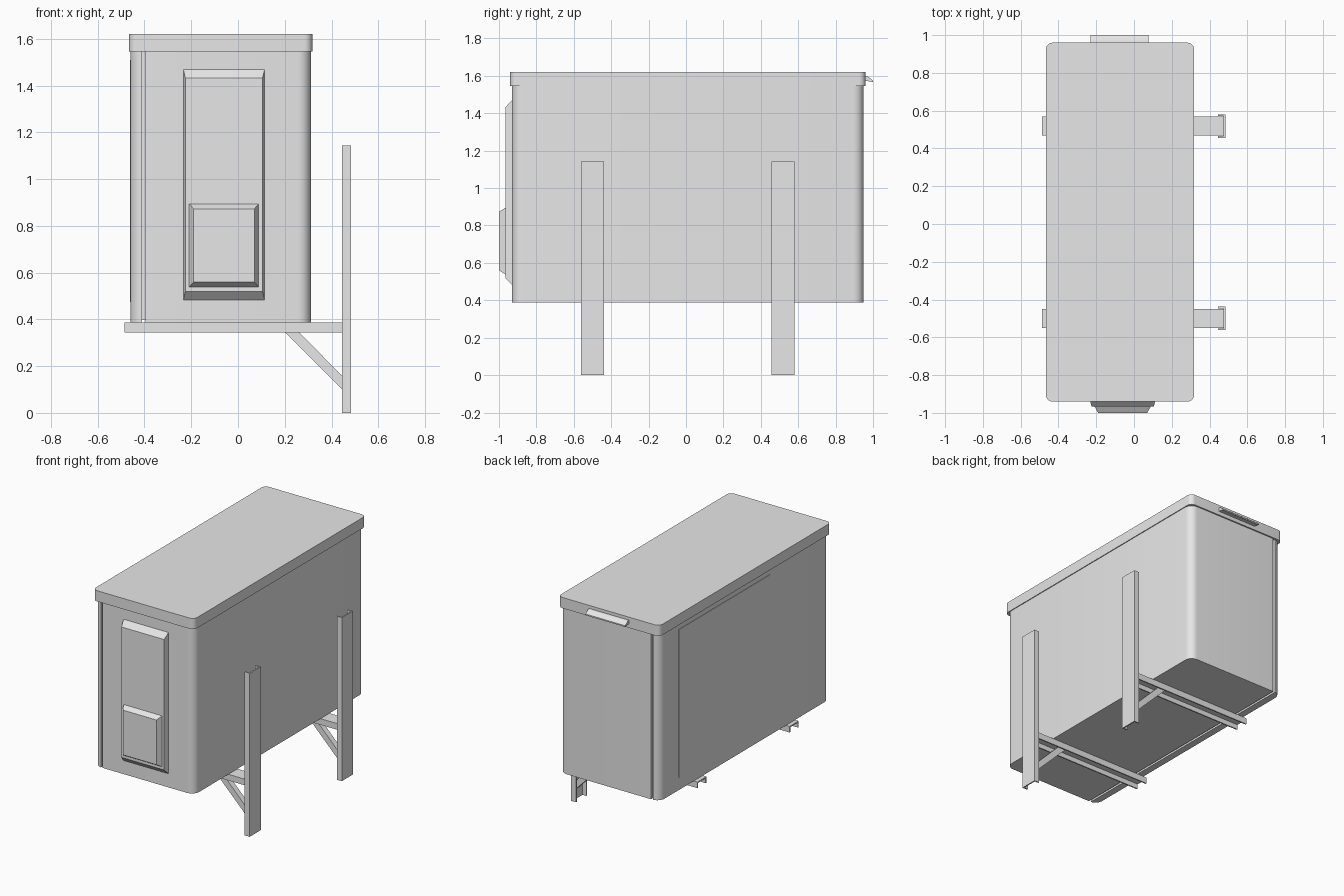
import bpy
import bmesh
from mathutils import Vector

cube = bpy.data.objects.get("Cube")
if cube:
    bpy.data.objects.remove(cube, do_unlink=True)


def material(name, value):
    mat = bpy.data.materials.new(name)
    mat.use_nodes = True
    colour = (value, value, value, 1)
    mat.diffuse_color = colour
    mat.node_tree.nodes["Principled BSDF"].inputs["Base Color"].default_value = colour
    return mat


GREY = material("light_grey", 0.8)
WHITE = material("panel_white", 1.0)


def finish(name, bm, mat=GREY, smooth=False):
    bmesh.ops.recalc_face_normals(bm, faces=bm.faces)
    mesh = bpy.data.meshes.new(name)
    bm.to_mesh(mesh)
    bm.free()
    mesh.materials.append(mat)
    obj = bpy.data.objects.new(name, mesh)
    bpy.context.collection.objects.link(obj)
    if smooth:
        bpy.ops.object.select_all(action="DESELECT")
        obj.select_set(True)
        bpy.context.view_layer.objects.active = obj
        bpy.ops.object.shade_smooth_by_angle()
    return obj


def box_bm(lo, hi, radius=0):
    """Box between two corners, with optional rounded upright edges."""
    bm = bmesh.new()
    bmesh.ops.create_cube(bm, size=1)
    lo, hi = Vector(lo), Vector(hi)
    for v in bm.verts:
        v.co = (lo + hi) / 2 + v.co * (hi - lo)
    if radius:
        upright = [e for e in bm.edges
                   if abs(e.verts[0].co.z - e.verts[1].co.z) > 1e-4]
        bmesh.ops.bevel(bm, geom=upright, offset=radius, segments=6,
                        profile=0.5, affect="EDGES")
    return bm


def prism(name, points, axis, start, end):
    """Extrude a 2D outline along the named axis."""
    place = {"x": lambda a, b, t: (t, a, b),
             "y": lambda a, b, t: (a, t, b),
             "z": lambda a, b, t: (a, b, t)}[axis]
    bm = bmesh.new()
    face = bm.faces.new([bm.verts.new(place(a, b, start)) for a, b in points])
    new = bmesh.ops.extrude_face_region(bm, geom=[face])["geom"]
    move = Vector(place(0, 0, end - start))
    bmesh.ops.translate(bm, vec=move,
                        verts=[g for g in new if isinstance(g, bmesh.types.BMVert)])
    return finish(name, bm)


def raised_panel(name, x0, x1, z0, z1, y_back, y_front, side, slope):
    """Raised plate on the front with sloping edges."""
    bm = box_bm((x0, y_front, z0), (x1, y_back, z1))
    mid_x, mid_z = (x0 + x1) / 2, (z0 + z1) / 2
    for v in bm.verts:
        if v.co.y < (y_back + y_front) / 2:
            v.co.x += side if v.co.x < mid_x else -side
            v.co.z += slope if v.co.z < mid_z else -slope
    return finish(name, bm)


def cabinet_part(name, cut_x, keep):
    """Part of the rounded cabinet on one side of the door seam."""
    bm = box_bm((-0.46, -0.93, 0.387), (0.312, 0.95, 1.55), 0.055)
    cut = bmesh.ops.bisect_plane(bm, geom=bm.verts[:] + bm.edges[:] + bm.faces[:],
                                 plane_co=(cut_x, 0, 0), plane_no=(keep, 0, 0),
                                 clear_inner=True)["geom_cut"]
    bmesh.ops.contextual_create(
        bm, geom=[g for g in cut if isinstance(g, bmesh.types.BMEdge)])
    return finish(name, bm, smooth=True)


# Cabinet, door and the recessed seam between them
cabinet_part("cabinet_body", -0.395, 1)
cabinet_part("cabinet_door", -0.41, -1)
finish("seam_core", box_bm((-0.43, -0.912, 0.40), (-0.38, 0.932, 1.55)))

# Lid and its hooded lip at the back
finish("lid", box_bm((-0.466, -0.94, 1.545), (0.318, 0.96, 1.62), 0.035), smooth=True)
prism("lid_lip", [(0.95, 1.60), (0.972, 1.597), (1.0, 1.575), (1.0, 1.566),
                  (0.972, 1.572), (0.95, 1.572)], "x", -0.23, 0.077)

# Flat panel on the door
finish("door_panel", box_bm((-0.463, -0.27, 0.475), (-0.455, 0.74, 1.51)), WHITE)

# Stepped cover on the front
raised_panel("front_cover", -0.235, 0.115, 0.477, 1.475, -0.925, -0.966, 0.01, 0.043)
raised_panel("front_cover_step", -0.212, 0.092, 0.535, 0.898, -0.96, -1.0, 0.022, 0.025)

# Two wall brackets: upright channel, shelf channel and diagonal brace
for label, y in (("front", -0.5), ("rear", 0.518)):
    h, t = 0.062, 0.009
    prism(label + "_upright",
          [(0.445, y - h), (0.484, y - h), (0.484, y + h), (0.445, y + h),
           (0.445, y + h - t), (0.484 - t, y + h - t),
           (0.484 - t, y - h + t), (0.445, y - h + t)], "z", 0, 1.143)
    w = 0.05
    prism(label + "_shelf_arm",
          [(y - w, 0.343), (y - w, 0.386), (y + w, 0.386), (y + w, 0.343),
           (y + w - t, 0.343), (y + w - t, 0.386 - t),
           (y - w + t, 0.386 - t), (y - w + t, 0.343)], "x", -0.486, 0.475)
    prism(label + "_brace",
          [(0.17, 0.377), (0.23, 0.377), (0.475, 0.128), (0.475, 0.07)],
          "y", y - 0.02, y + 0.02)
